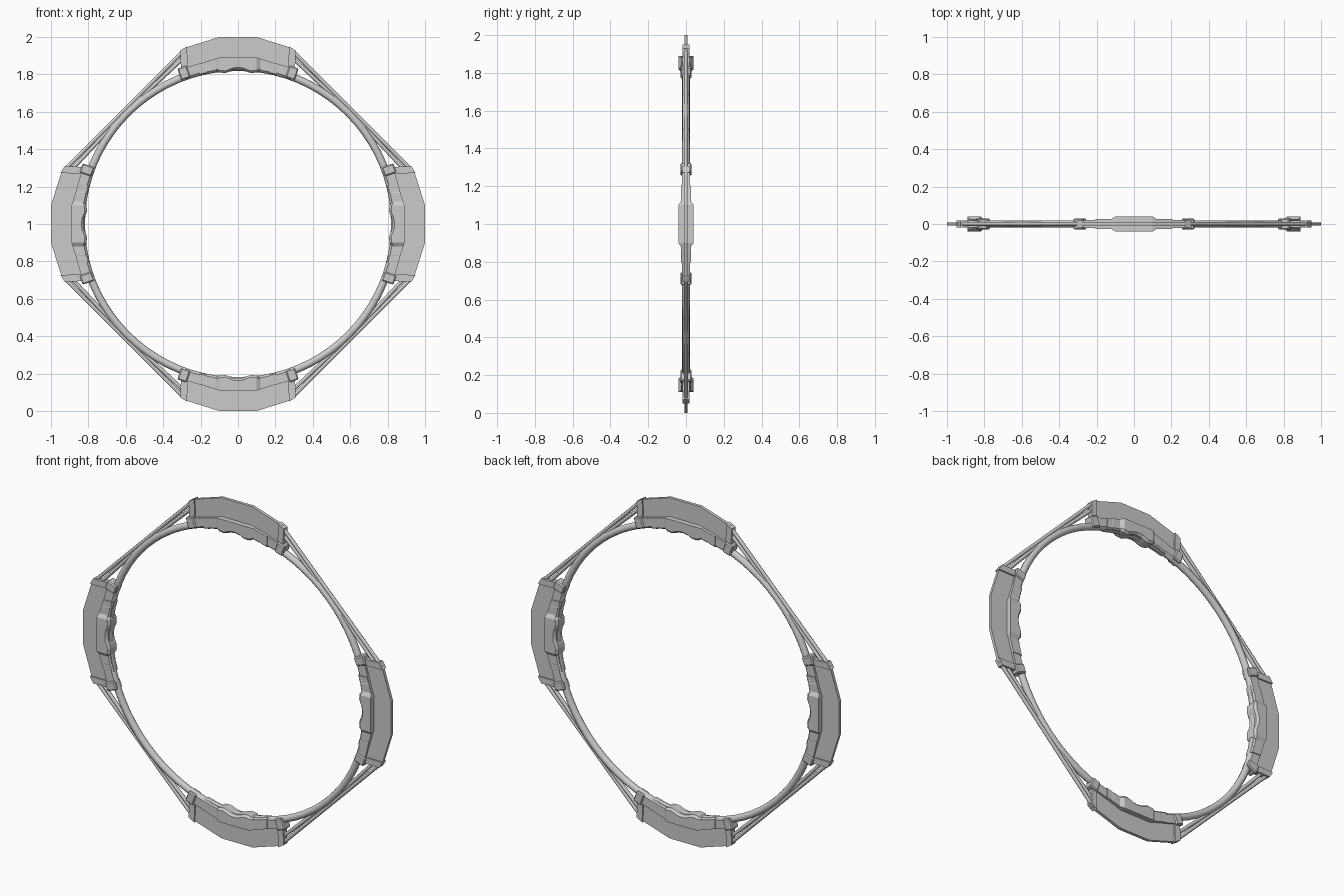
import bpy, bmesh, math
from mathutils import Matrix, Vector

if "Cube" in bpy.data.objects:
    bpy.data.objects.remove(bpy.data.objects["Cube"])

C = Vector((0, 0, 1))


def finish(bm, name, angle, smooth=False):
    """Turn a bmesh drawn round the origin into an object, spun about the ring centre."""
    bm.transform(Matrix.Translation(C) @ Matrix.Rotation(angle, 4, 'Y'))
    bmesh.ops.recalc_face_normals(bm, faces=bm.faces)
    me = bpy.data.meshes.new(name)
    bm.to_mesh(me)
    bm.free()
    ob = bpy.data.objects.new(name, me)
    bpy.context.collection.objects.link(ob)
    if smooth:
        for p in me.polygons:
            p.use_smooth = len(p.vertices) == 4
    return ob


def prism(bm, pts, y):
    """Extrude an xz outline from -y to y."""
    a = [bm.verts.new((x, -y, z)) for x, z in pts]
    b = [bm.verts.new((x, y, z)) for x, z in pts]
    bm.faces.new(a)
    bm.faces.new(b[::-1])
    for i in range(len(pts)):
        j = (i + 1) % len(pts)
        bm.faces.new((a[i], a[j], b[j], b[i]))


def loft(bm, stations):
    """Box sections along x: (x, inner z, outer z, half depth)."""
    rows = []
    for x, zi, zo, y in stations:
        c = 0.3 * y
        sec = [(-y + c, zi), (y - c, zi), (y, zi + c), (y, zo), (-y, zo), (-y, zi + c)]
        rows.append([bm.verts.new((x, py, pz)) for py, pz in sec])
    for r, s in zip(rows, rows[1:]):
        for i in range(6):
            j = (i + 1) % 6
            bm.faces.new((r[i], r[j], s[j], s[i]))
    bm.faces.new(rows[0])
    bm.faces.new(rows[-1][::-1])


def rod(bm, p, q, r):
    p, q = Vector(p), Vector(q)
    d = q - p
    m = Matrix.Translation((p + q) / 2) @ d.to_track_quat('Z', 'Y').to_matrix().to_4x4()
    bmesh.ops.create_cone(bm, cap_ends=True, segments=8, radius1=r, radius2=r,
                          depth=d.length, matrix=m)


# round main hoop
bpy.ops.mesh.primitive_torus_add(major_radius=0.838, minor_radius=0.02, major_segments=80,
                                 minor_segments=12, location=C, rotation=(math.pi / 2, 0, 0))
hoop = bpy.context.object
hoop.name = "main_ring"
bpy.ops.object.shade_smooth()

for k, side in enumerate(("top", "right", "bottom", "left")):
    ang = k * math.pi / 2

    # thin outer fin
    bm = bmesh.new()
    half = [(0.1, 1.0), (0.29, 0.94), (0.29, 0.80), (0.1, 0.84)]
    prism(bm, half[:3] + half[3:] + [(-x, z) for x, z in half[::-1]], 0.009)
    finish(bm, side + "_fin", ang)

    # thick centre housing with wavy inner face
    bm = bmesh.new()
    wave = [(0.0, 0.826), (0.03, 0.822), (0.05, 0.813), (0.07, 0.807), (0.1, 0.81)]
    right = [(x, z, 0.89, 0.04) for x, z in wave] + [(0.122, 0.822, 0.883, 0.026)]
    loft(bm, [(-x, a, b, y) for x, a, b, y in right[:0:-1]] + right)
    finish(bm, side + "_housing", ang)

    # stepped shoulders, hoop clamps and posts
    sh, cl, po = bmesh.new(), bmesh.new(), bmesh.new()
    for s in (-1, 1):
        loft(sh, [(s * 0.115, 0.815, 0.884, 0.027), (s * 0.165, 0.806, 0.87, 0.027),
                  (s * 0.17, 0.802, 0.868, 0.026), (s * 0.205, 0.794, 0.858, 0.026)])
        loft(sh, [(s * 0.2, 0.803, 0.86, 0.021), (s * 0.275, 0.778, 0.838, 0.021)])
        t = s * math.atan2(0.29, 0.81)
        m = (Matrix.Rotation(t, 4, 'Y') @ Matrix.Translation((0, 0, 0.858))
             @ Matrix.Diagonal((0.052, 0.058, 0.066, 1)))
        bmesh.ops.create_cube(cl, size=1, matrix=m)
        prism(po, [(s * 0.27, 0.82), (s * 0.305, 0.82), (s * 0.308, 0.928), (s * 0.272, 0.95)],
              0.018)
    bmesh.ops.bevel(cl, geom=cl.edges[:], offset=0.006, segments=1, affect='EDGES')
    finish(sh, side + "_shoulders", ang)
    finish(cl, side + "_clamps", ang)
    finish(po, side + "_posts", ang)

    # paired struts to the next segment, meeting the hoop half way
    bm = bmesh.new()
    rod(bm, (0.295, 0, 0.922), (0.922, 0, 0.295), 0.0105)
    rod(bm, (0.295, 0, 0.885), (0.6, 0, 0.6), 0.0105)
    rod(bm, (0.885, 0, 0.295), (0.6, 0, 0.6), 0.0105)
    finish(bm, side + "_struts", ang, True)
